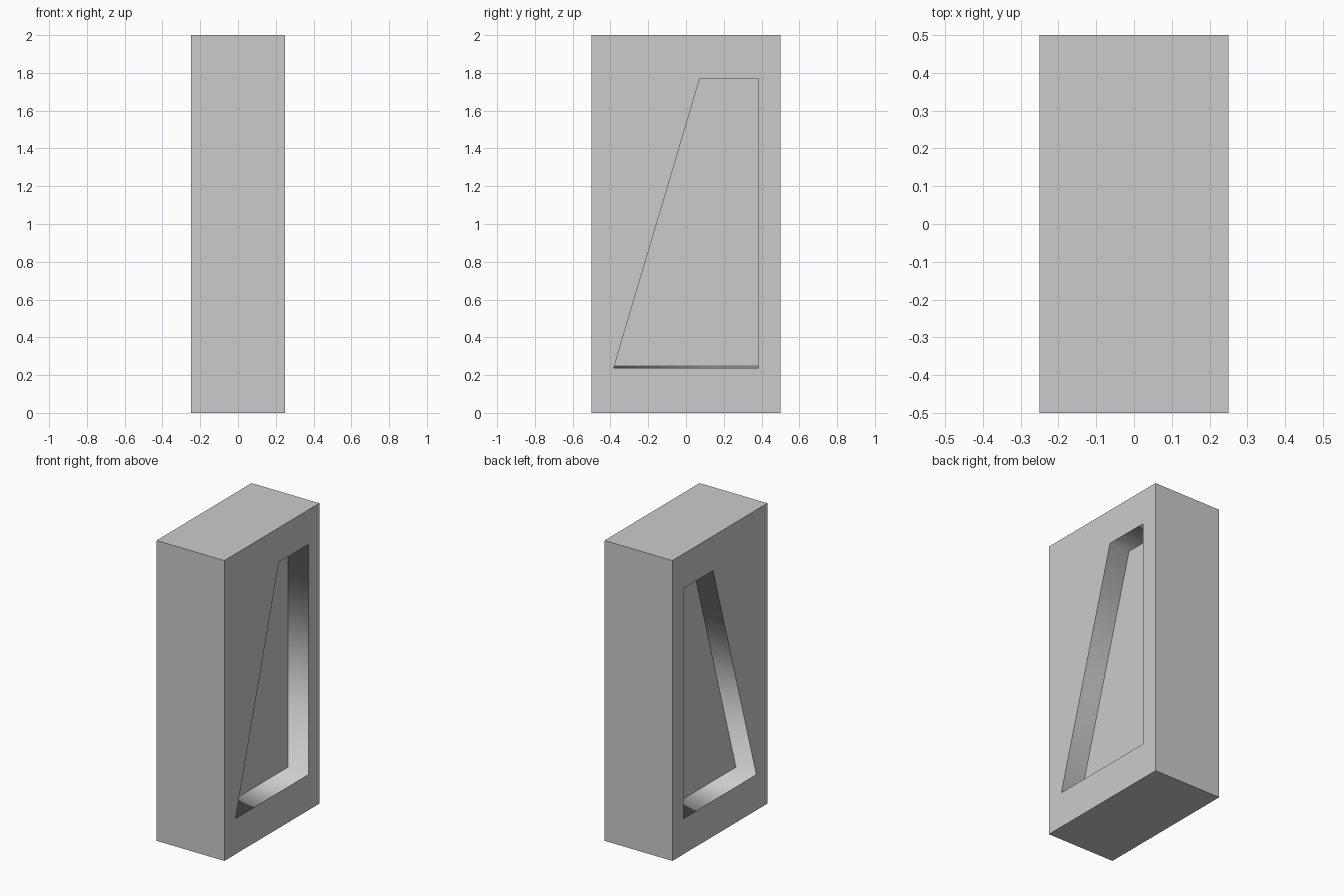
import bpy, bmesh

if "Cube" in bpy.data.objects:
    bpy.data.objects.remove(bpy.data.objects["Cube"])

# Side profiles as (y, z), all in matching corner order
outer = [(-0.5, 0), (0.5, 0), (0.5, 2), (-0.5, 2)]
rim = [(-0.383, 0.237), (0.383, 0.237), (0.383, 1.77), (0.073, 1.77)]
floor = [(-0.383, 0.247), (0.383, 0.247), (0.383, 1.77), (0.073, 1.77)]
half_width, floor_x = 0.25, 0.10

bm = bmesh.new()


def loop(profile, x):
    return [bm.verts.new((x, y, z)) for y, z in profile]


def bridge(a, b, smooth=False):
    for i in range(4):
        j = (i + 1) % 4
        bm.faces.new((a[i], a[j], b[j], b[i])).smooth = smooth


# Block with a tapered recess in each broad side
sides = []
for s in (-1, 1):
    edge = loop(outer, s * half_width)
    lip = loop(rim, s * half_width)
    base = loop(floor, s * floor_x)
    bridge(edge, lip)
    bridge(lip, base, smooth=True)   # recess walls blend into each other
    bm.faces.new(base)
    sides.append(edge)
bridge(*sides)
bmesh.ops.recalc_face_normals(bm, faces=bm.faces)

mesh = bpy.data.meshes.new("recessed_block")
bm.to_mesh(mesh)
bm.free()
block = bpy.data.objects.new("recessed_block", mesh)
bpy.context.collection.objects.link(block)
